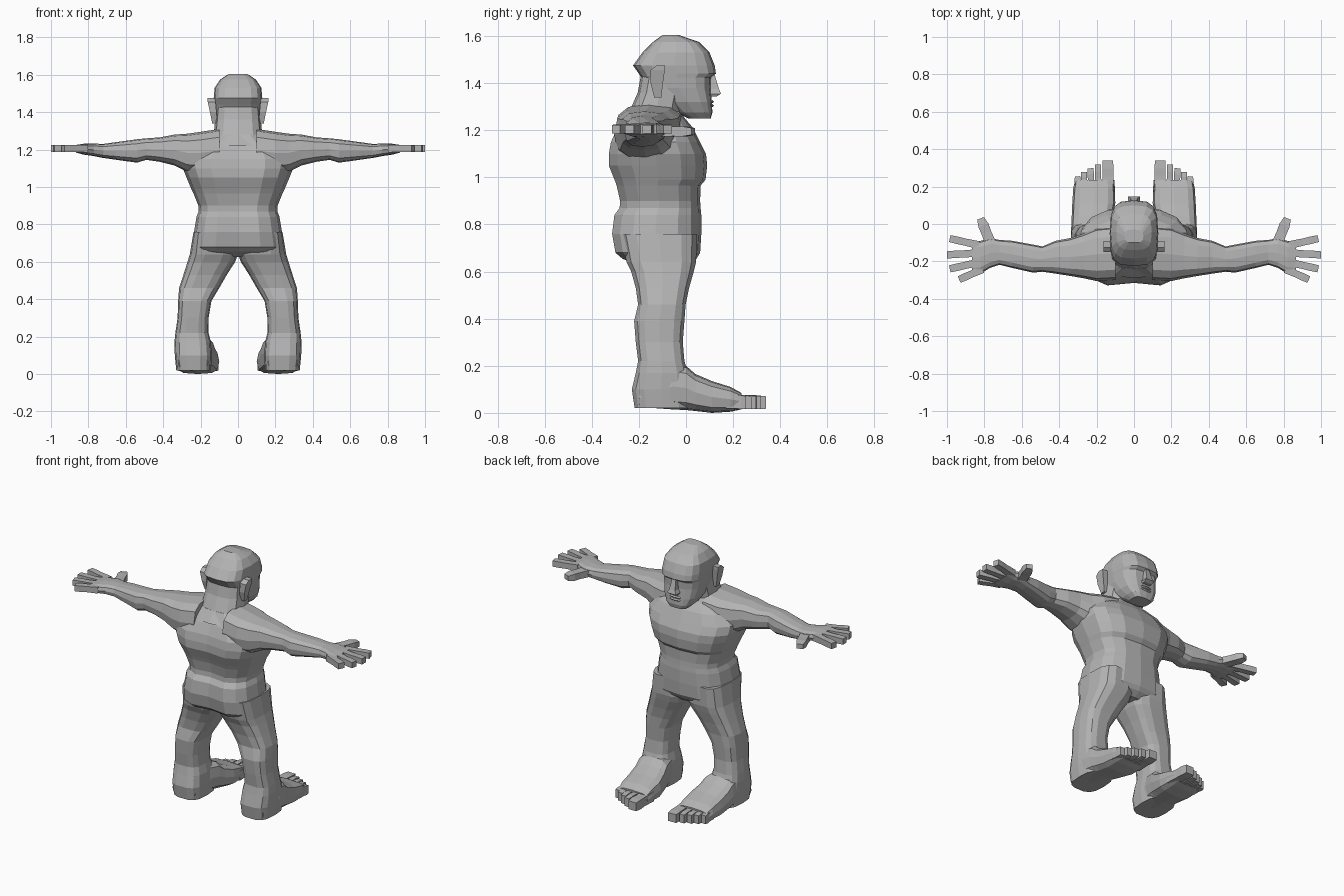
import bpy, bmesh, math
from mathutils import Vector

skin = bpy.data.materials.new("plain grey")
skin.diffuse_color = (0.45, 0.45, 0.45, 1)


def loft(bm, axis, sections, n=16, e=0.75):
    """Skin superellipse rings; section = (t, a0, a1, b0, b1), t along axis."""
    rings = []
    for t, a0, a1, b0, b1 in sections:
        ring = []
        for i in range(n):
            k = 2 * math.pi * (i + (0.5 if n == 4 else 0)) / n
            c, s = math.cos(k), math.sin(k)
            if n == 4:
                c, s = math.copysign(1, c), math.copysign(1, s)
            else:
                c = math.copysign(abs(c) ** e, c) if abs(c) > 1e-6 else 0
                s = math.copysign(abs(s) ** e, s) if abs(s) > 1e-6 else 0
            a = (a0 + a1) / 2 + c * (a1 - a0) / 2
            b = (b0 + b1) / 2 + s * (b1 - b0) / 2
            co = {'x': (t, a, b), 'y': (a, t, b), 'z': (a, b, t)}[axis]
            ring.append(bm.verts.new(co))
        rings.append(ring)
    for r, q in zip(rings, rings[1:]):
        for i in range(n):
            j = (i + 1) % n
            bm.faces.new((r[i], r[j], q[j], q[i]))
    bm.faces.new(rings[0])
    bm.faces.new(rings[-1])


def digit(bm, p0, p1, w, h, tip=0.8):
    """Jointed square bar for a finger or toe."""
    p0, p1 = Vector(p0), Vector(p1)
    side = (p1 - p0).cross(Vector((0, 0, 1))).normalized()
    rings = []
    for f, k in ((0, 1), (0.5, 0.9), (0.75, 0.95), (1, tip)):
        c = p0.lerp(p1, f)
        rings.append([bm.verts.new(c + side * w / 2 * k * u + Vector((0, 0, h / 2 * k * v)))
                      for u, v in ((-1, -1), (1, -1), (1, 1), (-1, 1))])
    for r, q in zip(rings, rings[1:]):
        for i in range(4):
            bm.faces.new((r[i], r[(i + 1) % 4], q[(i + 1) % 4], q[i]))
    bm.faces.new(rings[0])
    bm.faces.new(rings[-1])


def finish(name, bm, mirror=False):
    bmesh.ops.recalc_face_normals(bm, faces=bm.faces)
    me = bpy.data.meshes.new(name)
    bm.to_mesh(me)
    bm.free()
    me.materials.append(skin)
    ob = bpy.data.objects.new(name, me)
    bpy.context.collection.objects.link(ob)
    if mirror:
        m = ob.modifiers.new("mirror", 'MIRROR')
        m.use_mirror_merge = False
    return ob


def zsec(rows):
    """Symmetric rows (z, half width, back y, front y)."""
    return [(z, -w, w, b, f) for z, w, b, f in rows]


# torso with chest ledge, spine groove and buttock cleft
bm = bmesh.new()
loft(bm, 'z', zsec([
    (1.28, .13, -.24, -.03), (1.21, .25, -.30, .03), (1.15, .30, -.33, .06),
    (1.10, .295, -.34, .085), (1.05, .275, -.34, .09), (.99, .25, -.315, .083),
    (.965, .238, -.305, .062), (.90, .212, -.29, .06), (.87, .21, -.292, .062),
    (.84, .222, -.315, .065), (.76, .235, -.325, .065), (.68, .248, -.31, .06),
    (.655, .235, -.28, .045), (.625, .12, -.2, .01)]))
for v in bm.verts:
    if abs(v.co.x) < 1e-4 and v.co.y < -.27:
        v.co.y += .025
finish("torso", bm)

# neck
bm = bmesh.new()
loft(bm, 'z', zsec([(1.44, .115, -.19, .0), (1.36, .122, -.205, -.01),
                    (1.28, .13, -.24, -.02), (1.22, .19, -.29, .01)]), 12, 0.7)
finish("neck", bm)

# head
bm = bmesh.new()
loft(bm, 'z', zsec([
    (1.25, .06, .01, .105), (1.275, .085, -.04, .112), (1.32, .108, -.10, .11),
    (1.38, .12, -.17, .105), (1.425, .125, -.19, .107), (1.44, .127, -.20, .127),
    (1.475, .13, -.225, .122), (1.53, .125, -.185, .10), (1.575, .095, -.14, .055),
    (1.604, .05, -.10, -.03)]), 16, 0.62)
finish("head", bm)

# nose and lips
bm = bmesh.new()
loft(bm, 'z', zsec([(1.435, .014, .08, .122), (1.375, .02, .08, .14),
                    (1.355, .032, .08, .148), (1.343, .026, .08, .13)]), 4)
finish("nose", bm)
bm = bmesh.new()
for z in (1.305, 1.322):
    loft(bm, 'z', zsec([(z - .007, .035, .08, .112), (z, .042, .08, .119),
                        (z + .007, .035, .08, .112)]), 8)
finish("lips", bm)

# ears
bm = bmesh.new()
loft(bm, 'z', [(1.34, .11, .138, -.135, -.105), (1.40, .115, .15, -.15, -.098),
               (1.455, .12, .162, -.15, -.09), (1.475, .12, .163, -.125, -.09)], 4)
finish("ears", bm, True)

# arms
bm = bmesh.new()
loft(bm, 'x', [
    (.10, -.30, -.01, 1.08, 1.31), (.20, -.305, -.02, 1.07, 1.295),
    (.27, -.29, -.05, 1.08, 1.285), (.34, -.278, -.075, 1.115, 1.28),
    (.42, -.265, -.09, 1.135, 1.265), (.49, -.255, -.12, 1.145, 1.26),
    (.54, -.26, -.11, 1.13, 1.255), (.65, -.235, -.09, 1.145, 1.24),
    (.72, -.218, -.085, 1.155, 1.23), (.77, -.235, -.075, 1.165, 1.232),
    (.82, -.265, -.09, 1.172, 1.232), (.865, -.27, -.09, 1.183, 1.225)], 12, 0.7)
finish("arms", bm, True)

# fingers and thumb
bm = bmesh.new()
for a, b in (((.83, -.113), (.985, -.078)), ((.83, -.155), (1, -.165)),
             ((.83, -.205), (.985, -.24)), ((.81, -.242), (.935, -.297))):
    digit(bm, (*a, 1.205), (*b, 1.205), .042, .04, .9)
digit(bm, (.76, -.12, 1.195), (.82, .03, 1.195), .06, .045, .65)
finish("fingers", bm, True)

# legs
bm = bmesh.new()
loft(bm, 'z', [
    (.76, .03, .238, -.28, .05), (.64, .0, .258, -.255, .045),
    (.60, .015, .27, -.235, .035), (.53, .06, .292, -.215, .015),
    (.46, .10, .315, -.205, .0), (.39, .142, .32, -.222, -.005),
    (.30, .157, .323, -.215, -.012), (.22, .157, .335, -.205, -.005),
    (.17, .145, .34, -.215, .01), (.10, .14, .338, -.232, .02),
    (.02, .145, .33, -.22, .02)], 14, 0.65)
finish("legs", bm, True)

# feet
bm = bmesh.new()
loft(bm, 'y', [
    (-.20, .16, .32, .025, .10), (-.06, .14, .337, .015, .21),
    (.0, .125, .335, .012, .20), (.04, .115, .333, .008, .165),
    (.11, .10, .33, .0, .135), (.19, .102, .325, .005, .11),
    (.235, .105, .315, .015, .085)], 12, 0.6)
finish("feet", bm, True)

# toes, big toe on the inside
bm = bmesh.new()
for x, y, w in ((.14, .34, .064), (.193, .318, .036), (.232, .298, .036),
                (.268, .278, .036), (.302, .255, .034)):
    digit(bm, (x - .003, .17, .05), (x, y, .044), w, .062, .85)
finish("toes", bm, True)
